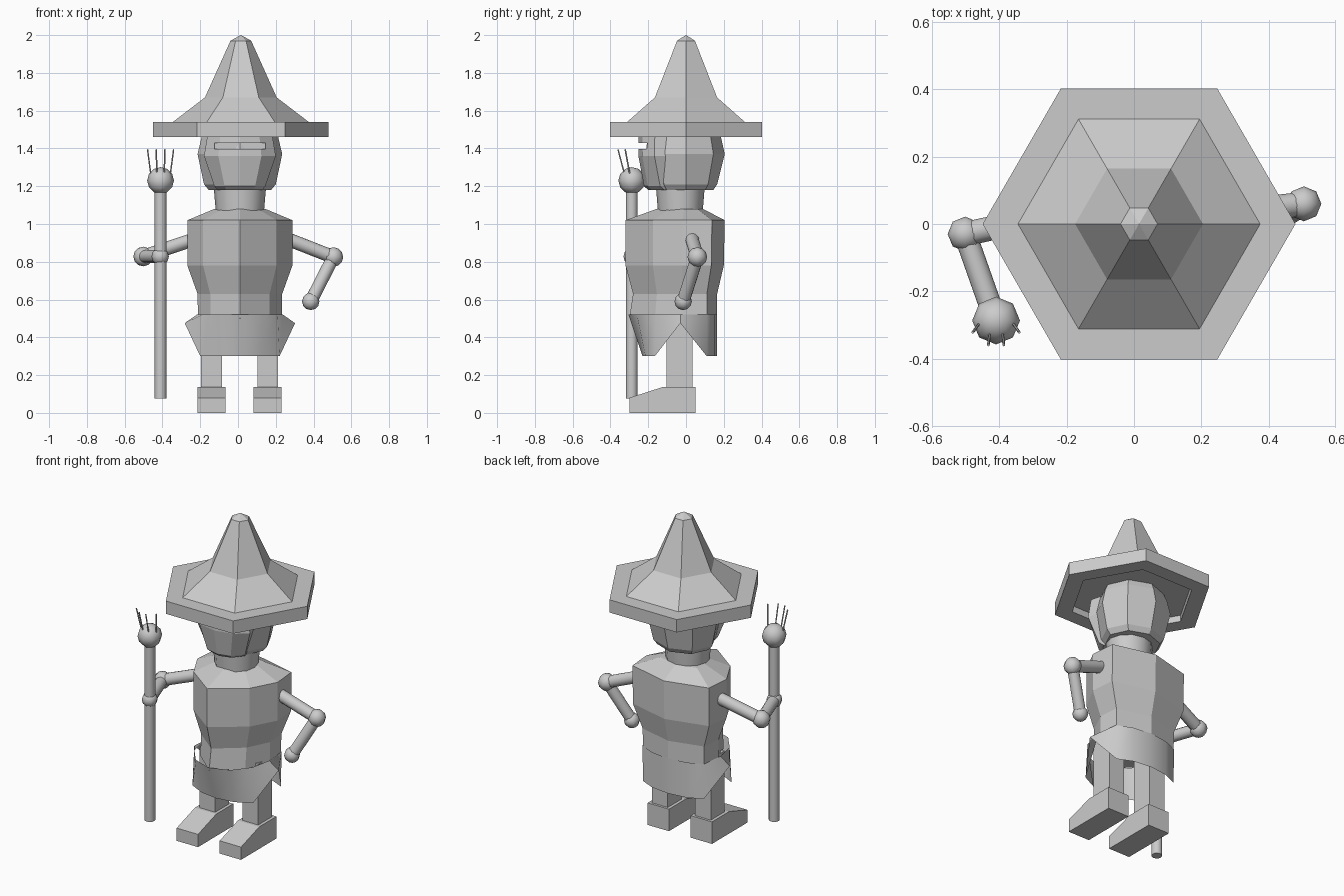
import bpy, bmesh, math
from mathutils import Vector

if "Cube" in bpy.data.objects:
    bpy.data.objects.remove(bpy.data.objects["Cube"])

CX = 0.01  # body centre line


def make(name, bm, smooth=False):
    bmesh.ops.recalc_face_normals(bm, faces=bm.faces[:])
    me = bpy.data.meshes.new(name)
    bm.to_mesh(me)
    bm.free()
    ob = bpy.data.objects.new(name, me)
    bpy.context.collection.objects.link(ob)
    if smooth:
        bpy.context.view_layer.objects.active = ob
        bpy.ops.object.select_all(action='DESELECT')
        ob.select_set(True)
        bpy.ops.object.shade_smooth_by_angle(angle=math.radians(50))
    return ob


def loft(name, rings, cap=True, smooth=False):
    """Skin a stack of equal-length closed rings."""
    bm = bmesh.new()
    vs = [[bm.verts.new(p) for p in r] for r in rings]
    n = len(rings[0])
    for a, b in zip(vs, vs[1:]):
        for i in range(n):
            j = (i + 1) % n
            bm.faces.new((a[i], a[j], b[j], b[i]))
    if cap:
        bm.faces.new(vs[0])
        bm.faces.new(vs[-1])
    return make(name, bm, smooth)


def mirrored(half):
    """Close a front-to-back half outline by mirroring it about the centre line."""
    return ([(CX + x, y, z) for x, y, z in half] +
            [(CX - x, y, z) for x, y, z in half[-2:0:-1]])


def ellipse(z, rx, ry, cy=0.0, n=8):
    return [(CX + rx * math.cos(t), cy + ry * math.sin(t), z)
            for t in (2 * math.pi * i / n for i in range(n))]


def torso_ring(z, hw, yf, yb):
    return mirrored([(0, yf, z), (0.7 * hw, yf * 0.55, z), (hw, yf * 0.06, z),
                     (0.95 * hw, yb * 0.67, z), (0, yb, z)])


def rod(name, a, b, r, sides=12):
    a, b = Vector(a), Vector(b)
    q = (b - a).to_track_quat('Z', 'Y')
    ring = [q @ Vector((r * math.cos(t), r * math.sin(t), 0))
            for t in (2 * math.pi * i / sides for i in range(sides))]
    return loft(name, [[p + a for p in ring], [p + b for p in ring]], smooth=True)


def ball(name, c, r):
    bm = bmesh.new()
    bmesh.ops.create_uvsphere(bm, u_segments=8, v_segments=6, radius=r)
    bmesh.ops.translate(bm, verts=bm.verts[:], vec=c)
    return make(name, bm, True)


def box(name, x0, x1, y0, y1, z0, z1):
    return loft(name, [[(x0, y0, z), (x1, y0, z), (x1, y1, z), (x0, y1, z)]
                       for z in (z0, z1)])


# six-sided hat with a recessed brim underside
profile = [(0.001, 1.5), (0.36, 1.5), (0.36, 1.46), (0.465, 1.46), (0.465, 1.54),
           (0.36, 1.54), (0.19, 1.67), (0.055, 1.97), (0.001, 2.0)]
loft("hat", [[(0.015 + r * math.cos(k * math.pi / 3), r * math.sin(k * math.pi / 3), z)
              for k in range(6)] for r, z in profile])

# eight-sided head
loft("head", [ellipse(z, rx, ry) for z, rx, ry in
              [(1.18, 0.165, 0.145), (1.21, 0.19, 0.165), (1.37, 0.224, 0.205),
               (1.46, 0.203, 0.185), (1.51, 0.18, 0.165)]])

# face guard with an eye slot
guard = loft("face_guard", [mirrored([(0, yf, z), (0.6 * hw, yf + 0.02, z),
                                      (hw, yf + 0.085, z), (0.9 * hw, -0.1, z), (0, -0.1, z)])
                            for z, hw, yf in [(1.18, 0.12, -0.2), (1.2, 0.135, -0.222),
                                              (1.36, 0.19, -0.252), (1.48, 0.17, -0.25)]])
slot = box("eye_slot_cutter", -0.125, 0.145, -0.4, -0.19, 1.397, 1.43)
slot.hide_render = True
slot.display_type = 'WIRE'
cut = guard.modifiers.new("eye_slot", 'BOOLEAN')
cut.object = slot
cut.operation = 'DIFFERENCE'
cut.solver = 'EXACT'

# neck
loft("neck", [ellipse(z, r, 0.93 * r, -0.03, 12) for r, z in [(0.127, 1.06), (0.139, 1.2)]],
     smooth=True)

# torso, ridged at front and back
loft("torso", [torso_ring(*r) for r in
               [(0.5, 0.222, -0.3, 0.165), (0.63, 0.224, -0.28, 0.165), (0.78, 0.278, -0.32, 0.2),
                (1.02, 0.278, -0.32, 0.205), (1.08, 0.135, -0.155, 0.09)]])

# skirt sheet with raised side notches
top = [(0, -0.305, 0.52), (0.12, -0.26, 0.52), (0.2, -0.16, 0.52), (0.228, -0.03, 0.52),
       (0.215, 0.11, 0.52), (0.12, 0.15, 0.52), (0, 0.165, 0.52)]
hem = [(0, -0.23, 0.3), (0.11, -0.215, 0.3), (0.21, -0.165, 0.3), (0.292, -0.03, 0.475),
       (0.21, 0.11, 0.3), (0.12, 0.15, 0.3), (0, 0.165, 0.3)]
loft("skirt", [mirrored(hem), mirrored(top)], cap=False, smooth=True)

# legs and boots
boot = [(-0.3, 0), (0.05, 0), (0.05, 0.138), (-0.12, 0.138), (-0.3, 0.08)]
for side, s in (("left", -1), ("right", 1)):
    c = CX - 0.002 + s * 0.149
    box(side + "_leg", c - 0.055, c + 0.055, -0.103, 0.035, 0.13, 0.52)
    loft(side + "_boot", [[(c + d, y, z) for y, z in boot] for d in (-0.074, 0.074)])

# arms: shoulder, elbow, hand
arms = {"right": [(0.25, 0.03, 0.925), (0.505, 0.06, 0.825), (0.385, -0.015, 0.59)],
        "left": [(-0.23, 0.03, 0.92), (-0.502, -0.03, 0.828), (-0.412, -0.285, 0.828)]}
for side, (a, b, c) in arms.items():
    rod(side + "_upper_arm", a, b, 0.036)
    rod(side + "_forearm", b, c, 0.034)
    ball(side + "_elbow", b, 0.052)
    ball(side + "_hand", c, 0.046)

# staff with knob and prongs
sx, sy = -0.41, -0.287
rod("staff", (sx, sy, 0.075), (sx, sy, 1.2), 0.031)
ball("staff_knob", (sx, sy, 1.23), 0.071)
for i, (x0, y0, x1, y1) in enumerate([(-0.05, -0.008, -0.069, -0.035), (-0.019, -0.035, -0.023, -0.073),
                                      (0.019, -0.035, 0.023, -0.073), (0.05, -0.008, 0.069, -0.035)]):
    rod(f"staff_prong_{i + 1}", (sx + x0, sy + y0, 1.25), (sx + x1, sy + y1, 1.395), 0.004, 6)
